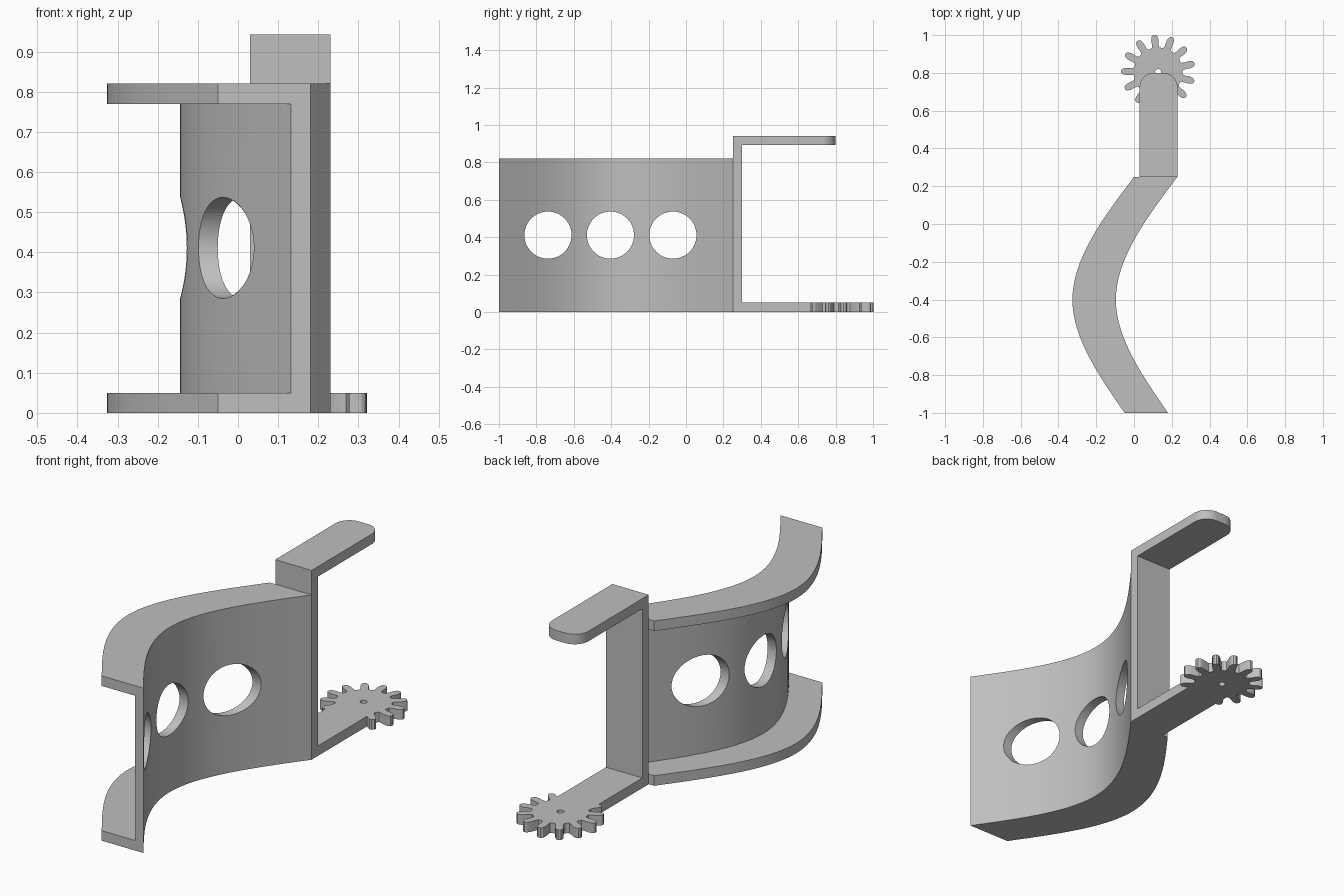
import bpy, bmesh, math

if "Cube" in bpy.data.objects:
    bpy.data.objects.remove(bpy.data.objects["Cube"], do_unlink=True)

grey = bpy.data.materials.new("plain grey")
grey.use_nodes = True
COLOUR = (0.52, 0.52, 0.52, 1)
grey.diffuse_color = COLOUR
grey.node_tree.nodes["Principled BSDF"].inputs["Base Color"].default_value = COLOUR


def add_object(name, bm):
    bmesh.ops.recalc_face_normals(bm, faces=bm.faces)
    mesh = bpy.data.meshes.new(name)
    bm.to_mesh(mesh)
    bm.free()
    mesh.materials.append(grey)
    obj = bpy.data.objects.new(name, mesh)
    bpy.context.collection.objects.link(obj)
    return obj


def loft(rings):
    """Skin a list of closed rings and cap both ends."""
    bm = bmesh.new()
    loops = [[bm.verts.new(p) for p in ring] for ring in rings]
    n = len(loops[0])
    for a, b in zip(loops, loops[1:]):
        for i in range(n):
            j = (i + 1) % n
            bm.faces.new((a[i], a[j], b[j], b[i]))
    bm.faces.new(loops[0])
    bm.faces.new(loops[-1])
    return bm


def apply_boolean(obj, other, operation):
    mod = obj.modifiers.new(operation.lower(), 'BOOLEAN')
    mod.operation, mod.solver, mod.object = operation, 'EXACT', other
    bpy.context.view_layer.objects.active = obj
    bpy.ops.object.modifier_apply(modifier=mod.name)
    bpy.data.objects.remove(other, do_unlink=True)


def cylinder(name, radius, centre, axis, half):
    """Cutter along the x or z axis."""
    rings = []
    for d in (-half, half):
        ring = []
        for i in range(48):
            a = math.tau * i / 48
            u, v = radius * math.cos(a), radius * math.sin(a)
            off = (d, u, v) if axis == 'x' else (u, v, d)
            ring.append([c + o for c, o in zip(centre, off)])
        rings.append(ring)
    obj = add_object(name, loft(rings))
    obj.hide_render = True
    return obj


def smooth(obj, degrees):
    bpy.ops.object.select_all(action='DESELECT')
    obj.select_set(True)
    bpy.context.view_layer.objects.active = obj
    bpy.ops.object.shade_smooth_by_angle(angle=math.radians(degrees))


# Curved channel: a C section swept along a natural spline
FRONT, MID, BACK = (-1, -0.05), (-0.4, -0.326), (0.25, 0.0)
WIDTH, HEIGHT, WALL = 0.23, 0.82, 0.05


def edge_x(y):
    h1, h2 = MID[0] - FRONT[0], BACK[0] - MID[0]
    bend = 3 * ((BACK[1] - MID[1]) / h2 - (MID[1] - FRONT[1]) / h1) / (h1 + h2)
    end, h = (FRONT, h1) if y < MID[0] else (BACK, h2)
    t = abs(y - end[0]) / h
    return end[1] * (1 - t) + MID[1] * t + bend * h * h * (t ** 3 - t) / 6


inner = WIDTH - 0.048
section = [(0, 0), (WIDTH, 0), (WIDTH, HEIGHT), (0, HEIGHT),
           (0, HEIGHT - WALL), (inner, HEIGHT - WALL), (inner, WALL), (0, WALL)]
rings = []
STEPS = 60
for i in range(STEPS + 1):
    y = FRONT[0] + (BACK[0] - FRONT[0]) * i / STEPS
    rings.append([(edge_x(y) + x, y, z) for x, z in section])
channel = add_object("curved_channel", loft(rings))

# Three round holes through the web
for y in (-0.738, -0.404, -0.07):
    apply_boolean(channel, cylinder("web_hole", 0.126, (0, y, 0.411), 'x', 1), 'DIFFERENCE')
smooth(channel, 25)

# Bracket: upright plate with a lower and an upper arm
profile = [(0.25, 0), (0.72, 0), (0.72, 0.05), (0.3, 0.05),
           (0.3, 0.892), (0.8, 0.892), (0.8, 0.942), (0.25, 0.942)]
bm = loft([[(x, y, z) for y, z in profile] for x in (0.03, 0.23)])
tips = [e for e in bm.edges
        if all(v.co.y > 0.79 for v in e.verts)
        and abs(e.verts[0].co.x - e.verts[1].co.x) < 1e-4]
bmesh.ops.bevel(bm, geom=tips, offset=0.075, segments=10, profile=0.5, affect='EDGES')
bracket = add_object("bracket", bm)

# Gear at the end of the lower arm
TEETH, START = 13, math.radians(96)
CX, CY = 0.128, 0.805
tooth = [(-0.5, 0.128), (-0.3, 0.132), (-0.25, 0.15), (-0.23, 0.172), (-0.16, 0.19),
         (-0.07, 0.197), (0.07, 0.197), (0.16, 0.19), (0.23, 0.172), (0.25, 0.15), (0.3, 0.132)]
outline = []
for k in range(TEETH):
    for f, r in tooth:
        a = START + math.tau * (k + f) / TEETH
        outline.append((CX + r * math.cos(a), CY + r * math.sin(a)))
gear = add_object("gear", loft([[(x, y, z) for x, y in outline] for z in (0, 0.05)]))
apply_boolean(gear, cylinder("axle_hole", 0.016, (CX, CY, 0), 'z', 0.2), 'DIFFERENCE')
apply_boolean(bracket, gear, 'UNION')
bracket.name = "bracket_with_gear"
smooth(bracket, 25)
